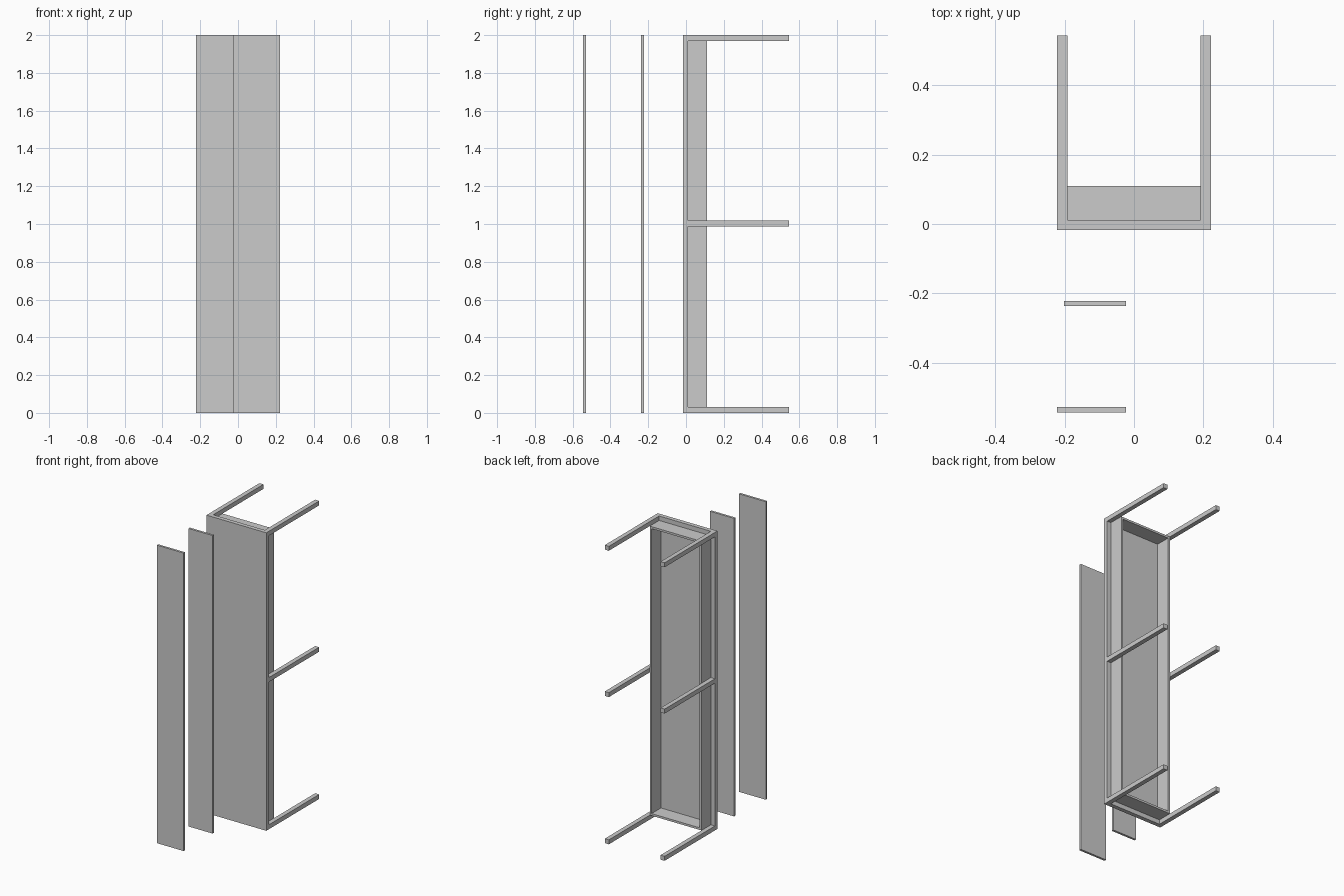
import bpy

if "Cube" in bpy.data.objects:
    bpy.data.objects.remove(bpy.data.objects["Cube"])

def box(name, x, y, z):
    """Axis-aligned box from (min, max) ranges."""
    bpy.ops.mesh.primitive_cube_add(size=1, location=[sum(r) / 2 for r in (x, y, z)])
    o = bpy.context.object
    o.name = name
    o.scale = [r[1] - r[0] for r in (x, y, z)]
    bpy.ops.object.transform_apply(location=False, rotation=False, scale=True)
    return o

HALF, BAR = 0.222, 0.03
FRONT, BACK, RIM, END = -0.017, 0.011, 0.11, 0.544
INNER, WALL = HALF - BAR, 0.014

# Front slab of the cabinet
box("front_panel", (-HALF, HALF), (FRONT, BACK), (0, 2))

# Shallow tray walls behind the slab
for side, s in (("left", -1), ("right", 1)):
    xs = sorted((s * INNER, s * (INNER - WALL)))
    box(f"{side}_wall", xs, (BACK, RIM), (BAR, 2 - BAR))
for name, z in (("bottom_wall", BAR), ("top_wall", 2 - BAR - WALL)):
    box(name, (-INNER + WALL, INNER - WALL), (BACK, RIM), (z, z + WALL))

# Three support arms on each side, reaching backwards
for side, s in (("left", -1), ("right", 1)):
    for level, z in (("lower", 0), ("middle", 0.988), ("upper", 2 - BAR)):
        xs = sorted((s * INNER, s * HALF))
        box(f"{level}_{side}_arm", xs, (BACK, END), (z, z + BAR))

# Two loose boards standing in front
box("inner_board", (-0.202, -0.023), (-0.237, -0.222), (0, 2))
box("outer_board", (-HALF, -0.023), (-END, -0.529), (0, 2))
